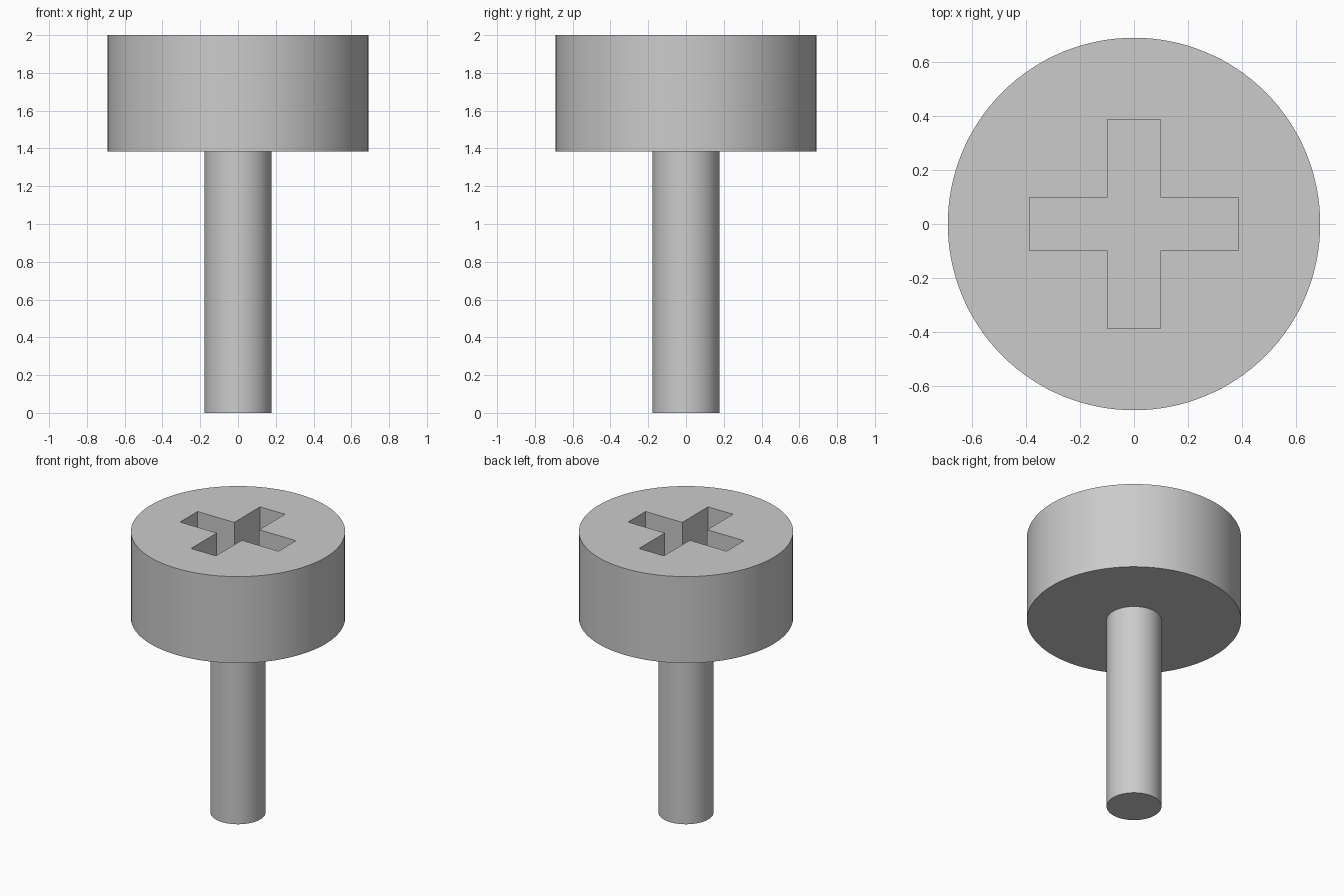
import bpy
import bmesh
import math

cube = bpy.data.objects.get("Cube")
if cube:
    bpy.data.objects.remove(cube, do_unlink=True)

HEAD_R, SHAFT_R = 0.69, 0.177
HEAD_Z, TOP_Z = 1.385, 2.0
ARM, HALF_W, DEPTH = 0.387, 0.098, 0.31

steel = bpy.data.materials.new("grey_steel")
steel.use_nodes = True
grey = (0.6, 0.6, 0.6, 1)
steel.diffuse_color = grey
steel.node_tree.nodes["Principled BSDF"].inputs["Base Color"].default_value = grey


def cylinder(name, radius, z0, z1, sides):
    bpy.ops.mesh.primitive_cylinder_add(
        vertices=sides, radius=radius, depth=z1 - z0, location=(0, 0, (z0 + z1) / 2))
    obj = bpy.context.object
    obj.name = name
    obj.data.materials.append(steel)
    return obj


def smooth(obj):
    bpy.ops.object.select_all(action="DESELECT")
    obj.select_set(True)
    bpy.context.view_layer.objects.active = obj
    bpy.ops.object.shade_smooth_by_angle(angle=math.radians(30))


# Cross-shaped cutter: one quarter outline turned four times, then extruded
bm = bmesh.new()
outline = []
for turn in range(4):
    c, s = round(math.cos(turn * math.pi / 2)), round(math.sin(turn * math.pi / 2))
    for x, y in ((ARM, -HALF_W), (ARM, HALF_W), (HALF_W, HALF_W)):
        outline.append(bm.verts.new((c * x - s * y, s * x + c * y, TOP_Z - DEPTH)))
base = bm.faces.new(outline)
raised = bmesh.ops.extrude_face_region(bm, geom=[base])["geom"]
bmesh.ops.translate(bm, vec=(0, 0, DEPTH + 0.1),
                    verts=[v for v in raised if isinstance(v, bmesh.types.BMVert)])
bmesh.ops.recalc_face_normals(bm, faces=bm.faces)
mesh = bpy.data.meshes.new("cross_cutter")
bm.to_mesh(mesh)
bm.free()
mesh.materials.append(steel)
cutter = bpy.data.objects.new("cross_cutter", mesh)
bpy.context.collection.objects.link(cutter)

# Head with the cross recess cut into its top
head = cylinder("screw_head", HEAD_R, HEAD_Z, TOP_Z, 128)
cut = head.modifiers.new("cross_recess", "BOOLEAN")
cut.operation = "DIFFERENCE"
cut.solver = "EXACT"
cut.object = cutter
bpy.ops.object.modifier_apply(modifier=cut.name)
bpy.data.objects.remove(cutter, do_unlink=True)
smooth(head)

# Plain straight shaft
shaft = cylinder("screw_shaft", SHAFT_R, 0, HEAD_Z, 64)
smooth(shaft)
